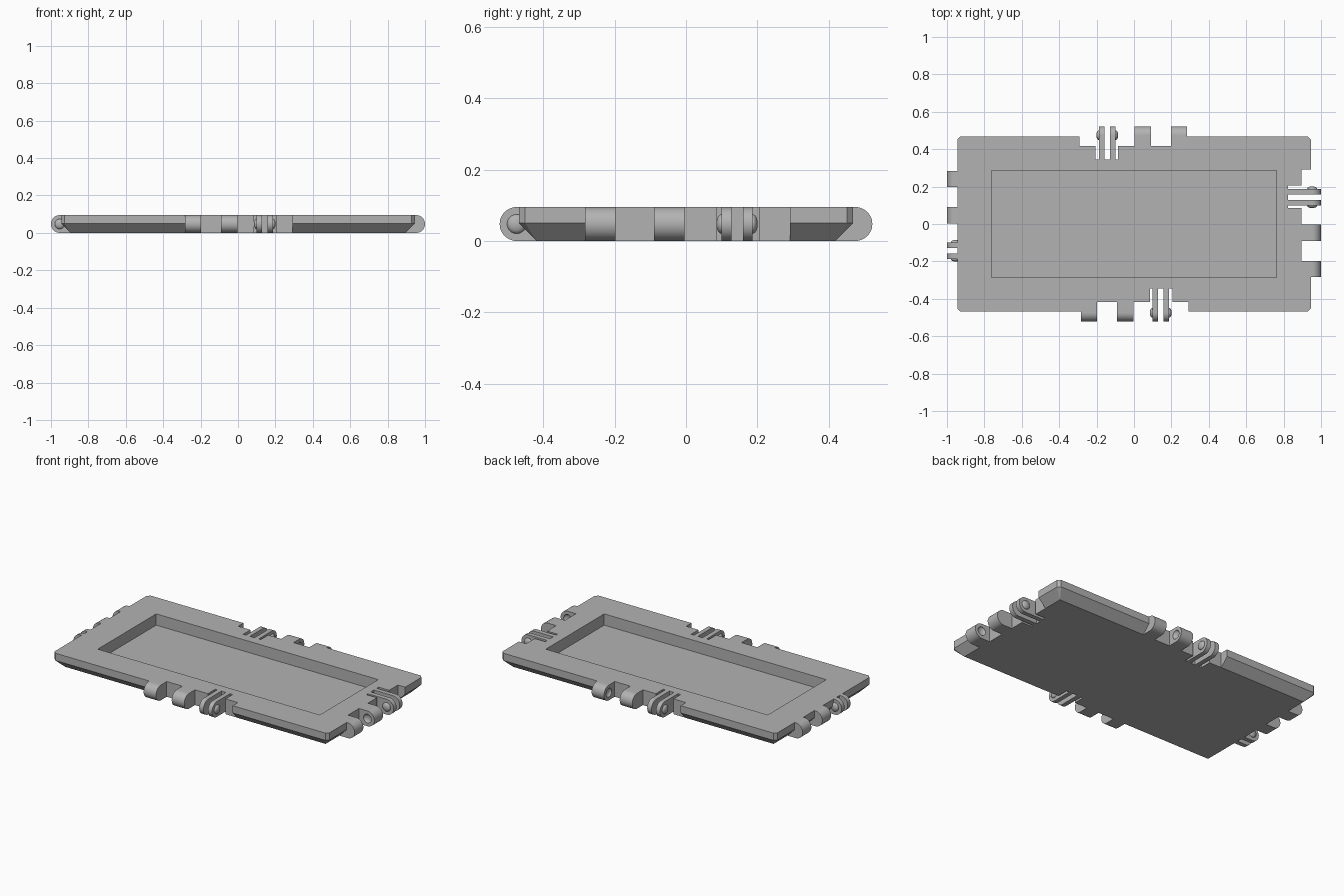
import bpy, bmesh, math
from mathutils import Matrix, Vector

cube = bpy.data.objects.get("Cube")
if cube:
    bpy.data.objects.remove(cube, do_unlink=True)

H = 0.095           # plate thickness
R = H / 2           # knuckle radius
NOTCH, SLOT = 0.105, 0.177   # depths measured inward from the knuckle tips

grey = bpy.data.materials.new("mid grey")
grey.use_nodes = True
grey.diffuse_color = (0.45, 0.45, 0.45, 1)
grey.node_tree.nodes["Principled BSDF"].inputs["Base Color"].default_value = (0.45, 0.45, 0.45, 1)


def add_object(name, bm, matrix=None):
    if matrix:
        bm.transform(matrix)
    bmesh.ops.recalc_face_normals(bm, faces=bm.faces)
    mesh = bpy.data.meshes.new(name)
    bm.to_mesh(mesh)
    bm.free()
    mesh.materials.append(grey)
    obj = bpy.data.objects.new(name, mesh)
    bpy.context.collection.objects.link(obj)
    return obj


def box(name, lo, hi, matrix=None):
    lo, hi = Vector(lo), Vector(hi)
    bm = bmesh.new()
    bmesh.ops.create_cube(bm, size=1)
    for v in bm.verts:
        v.co = (lo + hi) / 2 + v.co * (hi - lo)
    return add_object(name, bm, matrix)


def knuckle(name, tip, t0, t1, matrix):
    """Bar with a half-round end, extruded along the hinge axis."""
    bm = bmesh.new()
    profile = [(tip - NOTCH, 0)]
    for i in range(25):
        a = -math.pi / 2 + math.pi * i / 24
        profile.append((tip - R + R * math.cos(a), R + R * math.sin(a)))
    profile.append((tip - NOTCH, H))
    face = bm.faces.new([bm.verts.new((d, t0, z)) for d, z in profile])
    ext = bmesh.ops.extrude_face_region(bm, geom=[face])["geom"]
    bmesh.ops.translate(bm, vec=(0, t1 - t0, 0),
                        verts=[g for g in ext if isinstance(g, bmesh.types.BMVert)])
    return add_object(name, bm, matrix)


def bump(name, tip, t, matrix):
    """Flattened ball centred on the hinge axis."""
    bm = bmesh.new()
    bmesh.ops.create_uvsphere(bm, u_segments=24, v_segments=12, radius=0.027)
    shape = (Matrix.Translation((tip - R, t, R)) @ Matrix.Diagonal((1, 0.52, 1, 1))
             @ Matrix.Rotation(math.pi / 2, 4, 'X'))
    return add_object(name, bm, matrix @ shape)


def cut(obj, cutter):
    cutter.hide_render = True
    mod = obj.modifiers.new("cut", 'BOOLEAN')
    mod.operation, mod.solver, mod.object = 'DIFFERENCE', 'EXACT', cutter
    bpy.context.view_layer.objects.active = obj
    bpy.ops.object.modifier_apply(modifier=mod.name)
    bpy.data.objects.remove(cutter, do_unlink=True)


# Plate: underside bevelled at 45 degrees, small clipped corners
X, Y, C, B = 0.945, 0.468, 0.017, 0.05
bm = bmesh.new()
for sx in (-1, 1):
    for sy in (-1, 1):
        bm.verts.new((sx * (X - B), sy * (Y - B), 0))
        for z in (B, H):
            bm.verts.new((sx * X, sy * (Y - C), z))
            bm.verts.new((sx * (X - C), sy * Y, z))
bmesh.ops.convex_hull(bm, input=bm.verts)
bmesh.ops.dissolve_limit(bm, angle_limit=0.01, verts=bm.verts, edges=bm.edges)
plate = add_object("plate", bm)

# Shallow tray in the top
cut(plate, box("tray_cutter", (-0.763, -0.287, 0.025), (0.763, 0.287, 0.2)))

# The same hinge on all four sides, turned a quarter each time
smooth = []
for k, (side, tip) in enumerate((("front", 0.522), ("left", 1.0), ("back", 0.522), ("right", 1.0))):
    turn = Matrix.Rotation(math.pi / 2 * (k - 1), 4, 'Z')

    # Notch and finger slots
    spans = [(-0.283, 0.291, NOTCH), (0.085, 0.099, SLOT), (0.128, 0.159, SLOT), (0.187, 0.206, SLOT)]
    for t0, t1, depth in spans:
        cut(plate, box("notch_cutter", (tip - depth, t0, -0.1), (tip + 0.1, t1, 0.2), turn))

    # Two socket lugs with dimples facing each other
    for name, t0, t1, dimple in (("outer", -0.283, -0.198, -0.198), ("inner", -0.09, -0.004, -0.09)):
        lug = knuckle(f"{side}_{name}_lug", tip, t0, t1, turn)
        cut(lug, bump("dimple_cutter", tip, dimple, turn))
        smooth.append(lug)

    # Two thin spring fingers with snap bumps on their outer faces
    for name, t0, t1, face in (("first", 0.099, 0.128, 0.099), ("second", 0.159, 0.187, 0.187)):
        smooth.append(knuckle(f"{side}_{name}_finger", tip, t0, t1, turn))
        smooth.append(bump(f"{side}_{name}_snap_bump", tip, face, turn))

# Smooth the rounded parts, keeping edges sharp
bpy.ops.object.select_all(action='DESELECT')
for obj in smooth:
    obj.select_set(True)
bpy.context.view_layer.objects.active = smooth[0]
bpy.ops.object.shade_smooth_by_angle(angle=math.radians(30))
